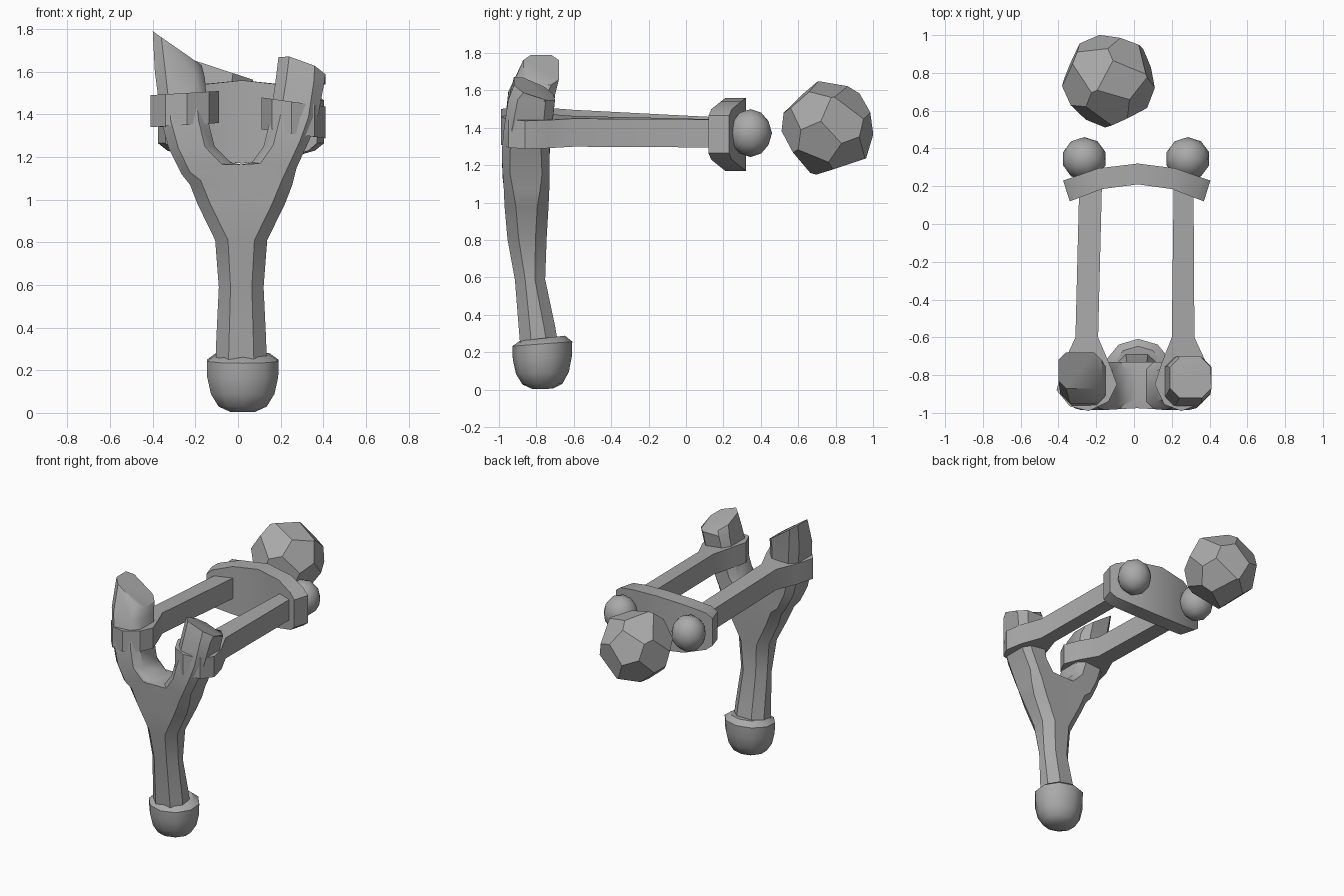
import bpy, bmesh, math
from mathutils import Vector, Matrix

if "Cube" in bpy.data.objects:
    bpy.data.objects.remove(bpy.data.objects["Cube"])

grey = bpy.data.materials.new("grey")
grey.diffuse_color = (0.4, 0.4, 0.4, 1)
grey.use_nodes = True
grey.node_tree.nodes["Principled BSDF"].inputs["Base Color"].default_value = grey.diffuse_color


def finish(name, bm, angle=30):
    """Turn a bmesh into a named object; angle 0 keeps flat faces."""
    bmesh.ops.recalc_face_normals(bm, faces=bm.faces[:])
    me = bpy.data.meshes.new(name)
    bm.to_mesh(me)
    bm.free()
    me.materials.append(grey)
    ob = bpy.data.objects.new(name, me)
    bpy.context.collection.objects.link(ob)
    if angle:
        bpy.ops.object.select_all(action='DESELECT')
        ob.select_set(True)
        bpy.context.view_layer.objects.active = ob
        bpy.ops.object.shade_smooth_by_angle(angle=math.radians(angle))
    return ob


def loft(bm, rings, skip=lambda vs: False):
    """Skin equal rings of points and cap both ends."""
    loops = [[bm.verts.new(p) for p in r] for r in rings]
    n = len(loops[0])
    for a, b in zip(loops, loops[1:]):
        for i in range(n):
            j = (i + 1) % n
            vs = [a[i], a[j], b[j], b[i]]
            if not skip(vs):
                bm.faces.new(vs)
    bm.faces.new(loops[0])
    bm.faces.new(loops[-1])


# Forked handle: two half sections share a seam up to the crotch, then part
CX = 0.015


def section(xin, xout, zin, zout, yf, yb, c, k=1, back=0.0):
    s = 1 if xout > xin else -1
    xi, xo = xin + s * c * k, xout - s * c
    pts = [(xi, yf), (xo, yf), (xout, yf + c), (xout, yb - c),
           (xo, yb), (xi, yb), (xin, yb - c), (xin, yf + c)]
    return [Vector((x, y, zin + (zout - zin) * (x - xin) / (xout - xin)
                    + back * (y - yf) / (yb - yf))) for x, y in pts]


# stem rows: half width, z, front y, back y, chamfer
stem = [(0.12, 0.22, -0.885, -0.68, 0.06), (0.117, 0.34, -0.895, -0.70, 0.06),
        (0.105, 0.59, -0.915, -0.753, 0.055), (0.122, 0.81, -0.955, -0.745, 0.06),
        (0.205, 0.98, -0.97, -0.735, 0.06)]
# prong rows: inner x, outer x, inner z, outer z, front y, back y, chamfer
right = [(0.065, 0.275, 1.175, 1.15, -0.98, -0.73, 0.04),
         (0.12, 0.335, 1.25, 1.28, -0.985, -0.73, 0.045),
         (0.15, 0.375, 1.37, 1.39, -0.975, -0.72, 0.045),
         (0.175, 0.405, 1.55, 1.55, -0.95, -0.70, 0.05),
         (0.19, 0.41, 1.69, 1.61, -0.92, -0.71, 0.05, 1, -0.09)]
left = [(-0.035, -0.265, 1.175, 1.12, -0.98, -0.73, 0.04),
        (-0.11, -0.325, 1.25, 1.24, -0.985, -0.73, 0.045),
        (-0.14, -0.36, 1.37, 1.37, -0.975, -0.72, 0.045),
        (-0.155, -0.39, 1.57, 1.60, -0.95, -0.70, 0.05),
        (-0.17, -0.40, 1.63, 1.79, -0.87, -0.68, 0.04)]
bm = bmesh.new()
for s, prong in ((1, right), (-1, left)):
    rows = [section(CX, CX + s * w, z, z, yf, yb, c, 0) for w, z, yf, yb, c in stem]
    rows.append(section(CX, CX + s * 0.24, 1.165, 1.07, -0.975, -0.73, 0.05, 0))
    rows += [section(*p) for p in prong]
    loft(bm, rows, lambda vs: all(abs(v.co.x - CX) < 1e-5 for v in vs))
bmesh.ops.remove_doubles(bm, verts=bm.verts[:], dist=1e-4)
finish("forked_handle", bm, 40)

# Rounded butt cap, slightly tilted rim
bm = bmesh.new()
rings = []
for z, r in ((0.005, 0.06), (0.03, 0.115), (0.09, 0.152), (0.17, 0.17),
             (0.245, 0.172), (0.275, 0.13)):
    rings.append([(0.022 + r * 1.03 * math.cos(a), -0.768 + r * 0.93 * math.sin(a),
                   z + 0.05 * z * math.sin(a))
                  for a in (math.tau * (i + 0.5) / 10 for i in range(10))])
loft(bm, rings)
finish("butt_cap", bm, 40)

# Elastic bands: loop round each prong, running back as a strap
bands = {
    "left_band": ([(-0.41, -0.88), (-0.34, -0.965), (-0.24, -0.99), (-0.135, -0.94),
                   (-0.09, -0.85), (-0.13, -0.74), (-0.19, -0.60), (-0.17, 0.2),
                   (-0.29, 0.2), (-0.31, -0.60), (-0.375, -0.74)], 1.425, 1.38, 0.06),
    "right_band": ([(0.41, -0.86), (0.36, -0.95), (0.25, -0.99), (0.16, -0.955),
                    (0.11, -0.85), (0.145, -0.74), (0.20, -0.60), (0.21, 0.2),
                    (0.315, 0.2), (0.32, -0.60), (0.385, -0.74)], 1.385, 1.37, -0.14)}
for name, (outline, z_front, z_back, slope) in bands.items():
    bm = bmesh.new()
    mid = 0.25 if outline[0][0] > 0 else -0.25

    def level(x, y, h):
        t = min(max((y + 0.74) / 0.94, 0), 1)
        return z_front + (z_back - z_front) * t + slope * (x - mid) * (1 - t) + h
    loft(bm, [[(x, y, level(x, y, h)) for x, y in outline] for h in (-0.075, 0.075)])
    finish(name, bm, 35)

# Pouch: bowed leaf-shaped plate, lofted along x
bm = bmesh.new()
rings = []
for x, h, y in ((-0.34, 0.10, 0.12), (-0.30, 0.135, 0.135), (-0.17, 0.175, 0.185),
                (0.02, 0.195, 0.21), (0.20, 0.175, 0.185), (0.33, 0.135, 0.135),
                (0.37, 0.10, 0.12)):
    d = -0.14 * (x - 0.02) * 0.7
    rings.append([(x, y, 1.365 - h), (x - d, y + 0.11, 1.365 - h),
                  (x - d, y + 0.11, 1.365 + h), (x, y, 1.365 + h)])
loft(bm, rings)
finish("pouch", bm, 30)

# Knots behind the pouch
for name, x in (("left_knot", -0.263), ("right_knot", 0.285)):
    bm = bmesh.new()
    bmesh.ops.create_icosphere(bm, subdivisions=2, radius=1,
                               matrix=Matrix.Translation((x, 0.345, 1.372))
                               @ Matrix.Diagonal((0.118, 0.115, 0.128, 1)))
    finish(name, bm, 40)

# Faceted stone: a block trimmed by evenly spread planes
bm = bmesh.new()
bmesh.ops.create_cube(bm, size=1)
N, R = 20, 0.218
for i in range(N):
    z = 1 - (2 * i + 1) / N
    a = i * math.pi * (3 - math.sqrt(5))
    r = math.sqrt(1 - z * z)
    n = Vector((r * math.cos(a), r * math.sin(a), z))
    cut = bmesh.ops.bisect_plane(bm, geom=bm.verts[:] + bm.edges[:] + bm.faces[:],
                                 plane_co=n * R, plane_no=n, clear_outer=True)
    edges = [e for e in cut["geom_cut"] if isinstance(e, bmesh.types.BMEdge)]
    bmesh.ops.contextual_create(bm, geom=edges)
bmesh.ops.translate(bm, verts=bm.verts[:], vec=(-0.133, 0.76, 1.40))
finish("stone", bm, 0)
